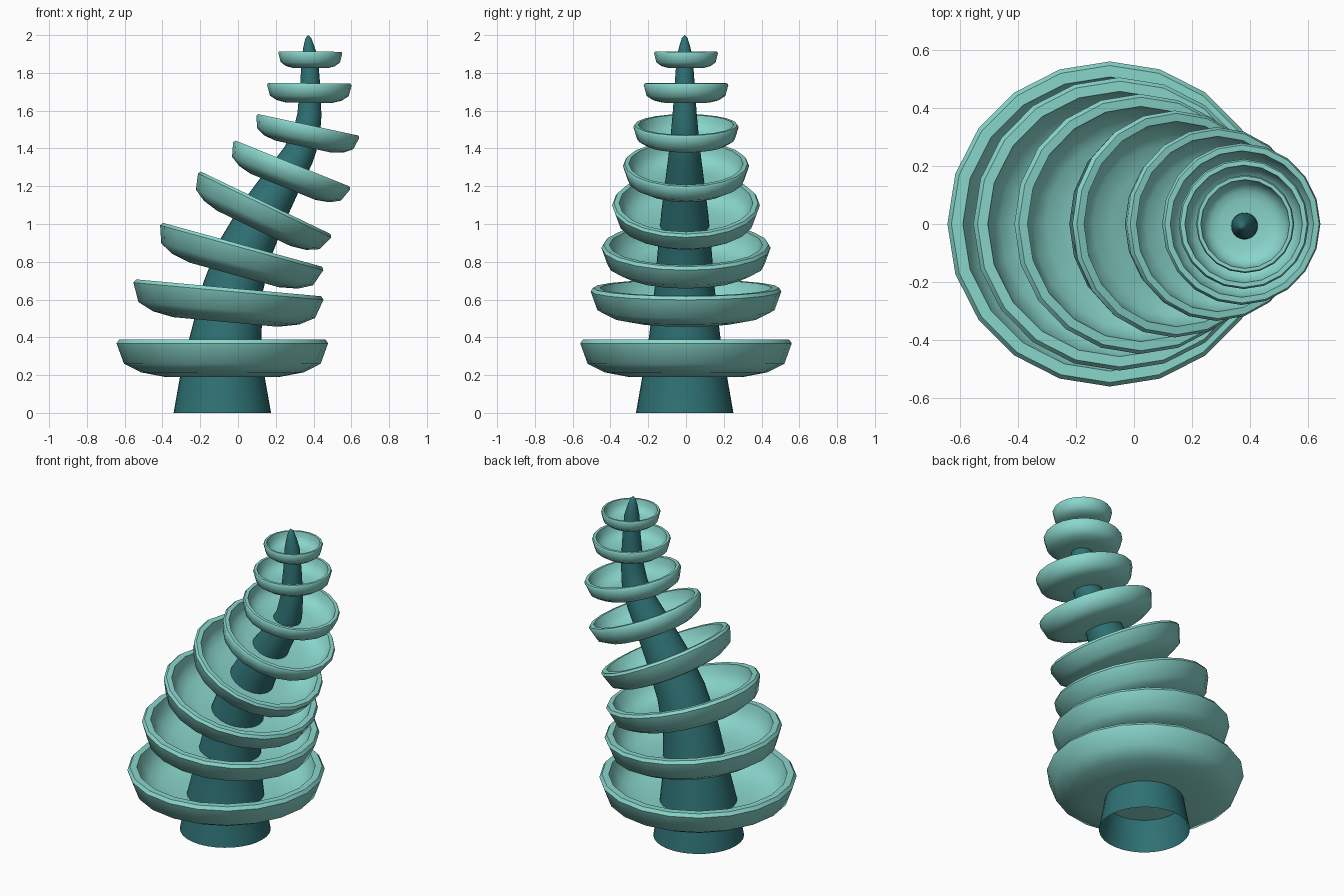
import bpy, bmesh
from math import radians, cos, sin, tau, atan2
from mathutils import Matrix, Vector

cube = bpy.data.objects.get("Cube")
if cube:
    bpy.data.objects.remove(cube, do_unlink=True)


def material(name, rgb):
    m = bpy.data.materials.new(name)
    m.use_nodes = True
    m.diffuse_color = (*rgb, 1)
    bsdf = m.node_tree.nodes["Principled BSDF"]
    bsdf.inputs["Base Color"].default_value = (*rgb, 1)
    bsdf.inputs["Roughness"].default_value = 0.7
    return m


def loft(name, rings, sides, mat, angle):
    """Skin circles given as (radius, placement matrix); zero radius makes a point."""
    bm = bmesh.new()
    loops = []
    for r, place in rings:
        if r == 0:
            loops.append([bm.verts.new(place @ Vector())] * sides)
        else:
            loops.append([bm.verts.new(place @ Vector((r * cos(tau * i / sides), r * sin(tau * i / sides), 0)))
                          for i in range(sides)])
    for a, b in zip(loops, loops[1:]):
        for i in range(sides):
            j = (i + 1) % sides
            corners = dict.fromkeys((a[i], a[j], b[j], b[i]))
            bm.faces.new(list(corners))
    mesh = bpy.data.meshes.new(name)
    bm.to_mesh(mesh)
    bm.free()
    mesh.materials.append(mat)
    obj = bpy.data.objects.new(name, mesh)
    bpy.context.collection.objects.link(obj)
    bpy.ops.object.select_all(action="DESELECT")
    obj.select_set(True)
    bpy.context.view_layer.objects.active = obj
    bpy.ops.object.shade_smooth_by_angle(angle=radians(angle))
    return obj


trunk_mat = material("dark teal", (0.028, 0.165, 0.175))
dish_mat = material("pale aqua", (0.25, 0.67, 0.6))

# Leaning trunk, open underneath: x, z, radius
path = [(-.083, 0, .258), (-.081, .2, .223), (-.063, .4, .189), (-.027, .66, .159),
        (.04, .87, .142), (.135, 1.06, .124), (.23, 1.22, .104), (.317, 1.36, .086),
        (.36, 1.46, .075), (.378, 1.58, .064), (.382, 1.75, .052), (.38, 1.88, .043),
        (.375, 1.94, .029), (.372, 1.985, .015), (.371, 2, 0)]
trunk_rings = []
for i, (x, z, r) in enumerate(path):
    before, after = path[max(i - 1, 0)], path[min(i + 1, len(path) - 1)]
    lean = atan2(after[0] - before[0], after[1] - before[1]) if i else 0
    trunk_rings.append((r, Matrix.Translation((x, -.007, z)) @ Matrix.Rotation(lean, 4, "Y")))
loft("trunk", trunk_rings, 32, trunk_mat, 60)

# Thin dish cross-section: share of radius, share of depth below the rim
section = [(0, -1), (.55, -1), (.77, -.88), (.93, -.65), (1, -.1), (.975, 0), (.905, 0),
           (.875, -.33), (.8, -.6), (.68, -.76), (.5, -.84), (0, -.85)]

# Rim centre x, z, radius, tilt in degrees
dishes = [(-.083, .388, .56, 0), (-.049, .662, .505, 5.2), (.024, .89, .448, 15.4),
          (.147, 1.112, .391, 25.7), (.289, 1.32, .334, 21.9), (.372, 1.525, .279, 12.1),
          (.378, 1.745, .224, .5), (.383, 1.913, .169, .5)]
for n, (x, z, radius, tilt) in enumerate(dishes, 1):
    depth = .04 + .28 * radius
    place = Matrix.Translation((x, 0, z)) @ Matrix.Rotation(radians(tilt), 4, "Y")
    rings = [(r * radius, place @ Matrix.Translation((0, 0, h * depth))) for r, h in section]
    loft(f"dish_{n}", rings, 20, dish_mat, 50)
